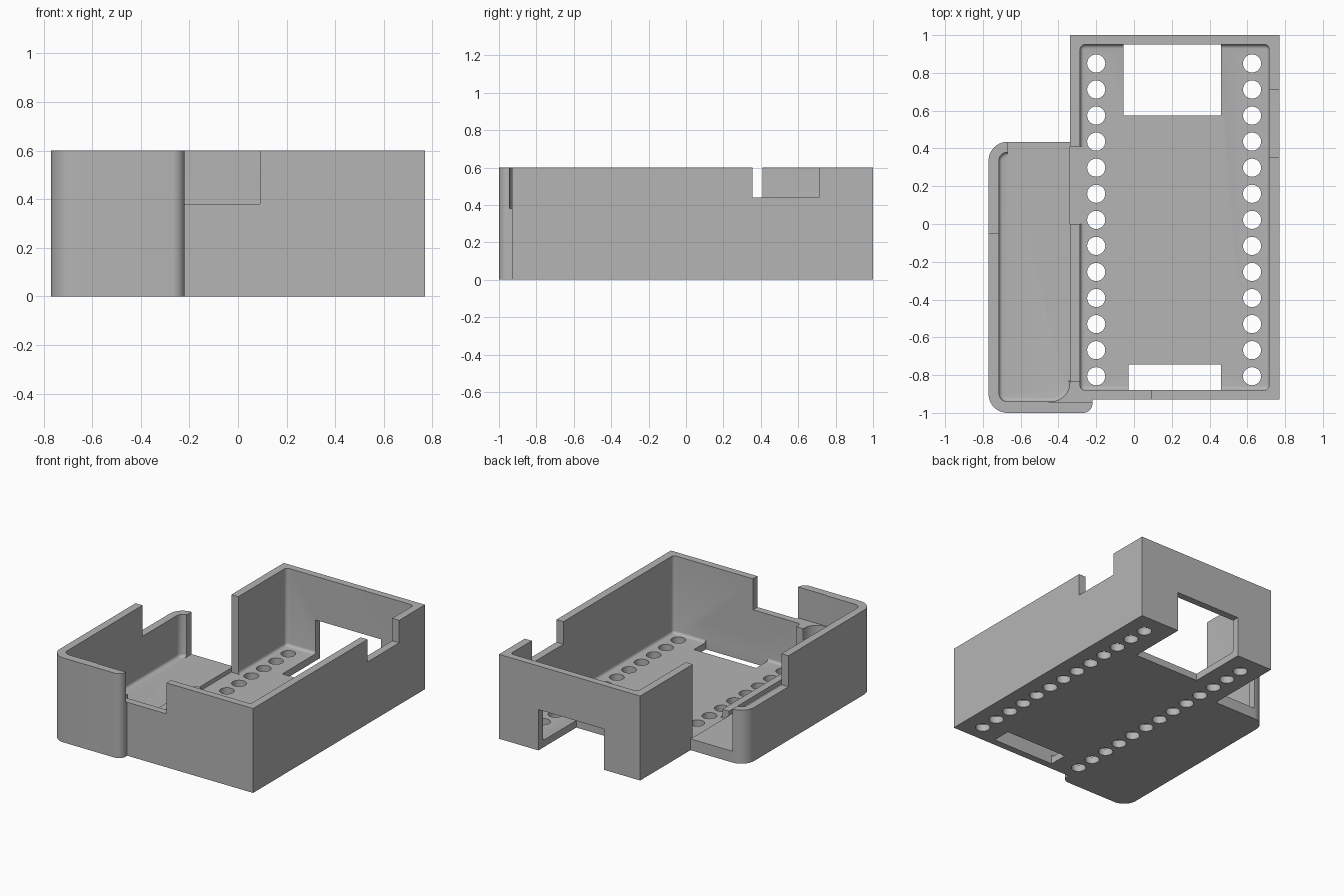
import bpy
import bmesh
from math import sin, cos, pi, radians

if "Cube" in bpy.data.objects:
    bpy.data.objects.remove(bpy.data.objects["Cube"], do_unlink=True)

HEIGHT, FLOOR, SIDE_FLOOR, LOW_RIM = 0.6, 0.05, 0.08, 0.38
OVER = 1.0  # cutters reach well above the rim

grey = bpy.data.materials.new("plain grey")
grey.use_nodes = True
grey.diffuse_color = (0.46, 0.46, 0.46, 1)
grey.node_tree.nodes["Principled BSDF"].inputs["Base Color"].default_value = grey.diffuse_color


def add_object(name, bm):
    bmesh.ops.recalc_face_normals(bm, faces=bm.faces)
    mesh = bpy.data.meshes.new(name)
    bm.to_mesh(mesh)
    bm.free()
    mesh.materials.append(grey)
    obj = bpy.data.objects.new(name, mesh)
    bpy.context.collection.objects.link(obj)
    return obj


def block(name, x, y, z, radii=(0, 0, 0, 0), fillet=0):
    """Upright block; radii run front-left, front-right, back-right, back-left in plan."""
    bm = bmesh.new()
    corners = ((x[0], y[0], 1, 1), (x[1], y[0], -1, 1), (x[1], y[1], -1, -1), (x[0], y[1], 1, -1))
    ring = []
    for i, ((cx, cy, sx, sy), r) in enumerate(zip(corners, radii)):
        steps = 10 if r else 0
        for k in range(steps + 1):
            a = pi + i * pi / 2 + (k / steps * pi / 2 if steps else 0)
            ring.append(bm.verts.new((cx + sx * r + r * cos(a), cy + sy * r + r * sin(a), z[0])))
    base = bm.faces.new(ring)
    new = bmesh.ops.extrude_face_region(bm, geom=[base])["geom"]
    bmesh.ops.translate(bm, vec=(0, 0, z[1] - z[0]),
                        verts=[v for v in new if isinstance(v, bmesh.types.BMVert)])
    if fillet:
        low = [e for e in bm.edges if all(abs(v.co.z - z[0]) < 1e-5 for v in e.verts)]
        bmesh.ops.bevel(bm, geom=low, offset=fillet, segments=4, profile=0.5, affect='EDGES')
    return add_object(name, bm)


def combine(target, other, operation='DIFFERENCE'):
    mod = target.modifiers.new(other.name, 'BOOLEAN')
    mod.operation, mod.solver, mod.object = operation, 'EXACT', other
    bpy.context.view_layer.update()
    evaluated = target.evaluated_get(bpy.context.evaluated_depsgraph_get())
    mesh = bpy.data.meshes.new_from_object(evaluated)
    target.modifiers.clear()
    target.data = mesh
    bpy.data.objects.remove(other, do_unlink=True)


# Outer shells: main tray and the rounded side tray
case = block("circuit_case", (-0.34, 0.77), (-0.93, 1.0), (0, HEIGHT))
combine(case, block("side_tray", (-0.77, -0.22), (-1.0, 0.435), (0, HEIGHT),
                    (0.1, 0.05, 0, 0.1)), 'UNION')

# Hollow interiors with a small fillet around each floor
combine(case, block("main_cavity", (-0.285, 0.715), (-0.88, 0.95), (FLOOR, OVER),
                    (0.025,) * 4, 0.02))
combine(case, block("side_cavity", (-0.715, -0.34), (-0.94, 0.38), (SIDE_FLOOR, OVER),
                    (0.045, 0.1, 0, 0.045), 0.02))

# Wall notches and openings
openings = {
    "floor_merge": ((-0.36, -0.338), (-0.83, 0.39), (SIDE_FLOOR, OVER)),
    "divider_lip": ((-0.35, -0.26), (-0.83, 0.2), (0.11, OVER)),
    "divider_doorway": ((-0.34, -0.25), (0.0, 0.41), (FLOOR, OVER)),
    "side_back_opening": ((-0.67, -0.34), (0.33, 0.6), (SIDE_FLOOR, OVER)),
    "side_wall_notch": ((-0.9, -0.66), (-0.05, 0.6), (LOW_RIM, OVER)),
    "front_notch": ((-0.45, 0.09), (-0.945, -0.83), (LOW_RIM, OVER)),
    "right_notch": ((0.65, 0.9), (0.355, 0.71), (0.44, OVER)),
    "back_port": ((-0.055, 0.46), (0.575, 1.2), (-0.1, 0.29)),
    "front_slot": ((-0.03, 0.46), (-0.88, -0.745), (-0.1, 0.2)),
}
for name, (x, y, z) in openings.items():
    combine(case, block(name, x, y, z))

# Two rows of pin holes through the floor
holes = bmesh.new()
for x in (-0.2, 0.625):
    for i in range(13):
        made = bmesh.ops.create_cone(holes, cap_ends=True, segments=32, radius1=0.048,
                                     radius2=0.048, depth=0.4)
        bmesh.ops.translate(holes, verts=made["verts"], vec=(x, 0.85 - 0.138 * i, 0))
combine(case, add_object("pin_holes", holes))

# Smooth the curves, keep the hard edges
bpy.ops.object.select_all(action='DESELECT')
case.select_set(True)
bpy.context.view_layer.objects.active = case
bpy.ops.object.shade_smooth_by_angle(angle=radians(30))
